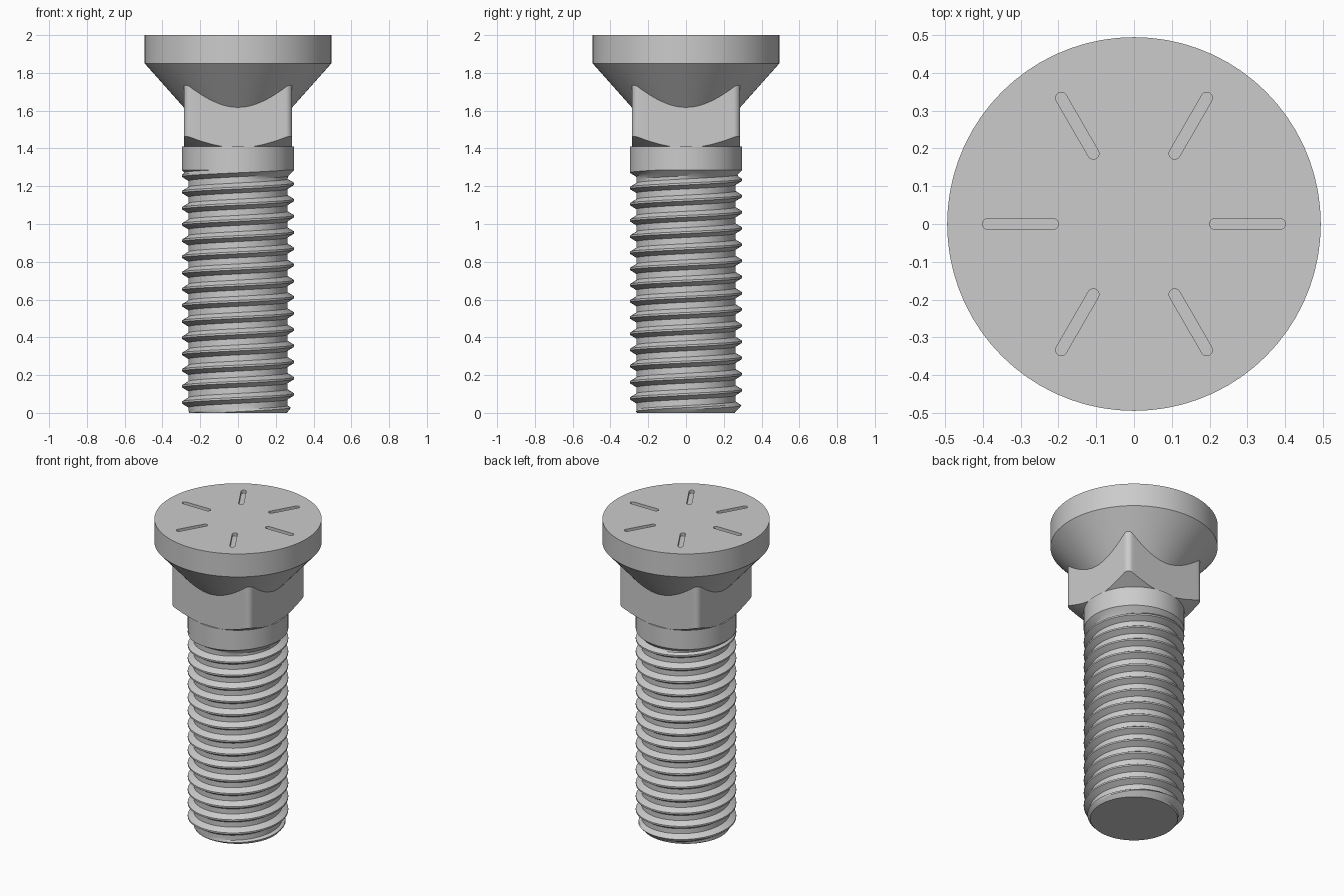
import bpy, bmesh
from math import pi, cos, sin, tan, radians

if "Cube" in bpy.data.objects:
    bpy.data.objects.remove(bpy.data.objects["Cube"])

SEG = 72
R_SHANK, R_ROOT, R_HEAD = 0.297, 0.262, 0.494
CONE = 0.89            # head cone: radius change per unit of height
Z_SHANK, Z_NECK = 1.285, 1.41
PITCH = 0.0857


def finish(name, bm, smooth=True):
    bmesh.ops.remove_doubles(bm, verts=bm.verts, dist=1e-5)
    bmesh.ops.recalc_face_normals(bm, faces=bm.faces)
    me = bpy.data.meshes.new(name)
    bm.to_mesh(me)
    bm.free()
    ob = bpy.data.objects.new(name, me)
    bpy.context.collection.objects.link(ob)
    if smooth:
        bpy.ops.object.select_all(action='DESELECT')
        ob.select_set(True)
        bpy.context.view_layer.objects.active = ob
        bpy.ops.object.shade_smooth_by_angle(angle=radians(25))
    return ob


def loft(bm, rings, closed=True):
    """Skin a list of point rings with quads."""
    vs = [[bm.verts.new(p) for p in ring] for ring in rings]
    n = len(vs[0])
    for a, b in zip(vs, vs[1:]):
        for i in range(n if closed else n - 1):
            j = (i + 1) % n
            bm.faces.new((a[i], a[j], b[j], b[i]))
    return vs


def circle(r, z):
    return [(r * cos(2 * pi * i / SEG), r * sin(2 * pi * i / SEG), z) for i in range(SEG)]


def revolve(name, profile):
    bm = bmesh.new()
    vs = loft(bm, [circle(r, z) for r, z in profile])
    bm.faces.new(vs[0])
    bm.faces.new(vs[-1])
    return finish(name, bm)


# Countersunk head and plain shank
head = revolve("head", [(R_HEAD, 2), (R_HEAD, 1.85), (0.26, 1.85 - (R_HEAD - 0.26) / CONE)])
revolve("shank", [(R_SHANK, Z_NECK), (R_SHANK, Z_SHANK)])

# Square neck: rounded square trimmed by the head cone above and a shallow cone below
H, C = 0.287, 0.035
outline = []
for k in range(4):
    local = [(H, -(H - C) + 2 * (H - C) * i / 24) for i in range(24)]
    local += [(H - C + C * cos(a), H - C + C * sin(a)) for a in [pi / 2 * i / 8 for i in range(8)]]
    c, s = cos(k * pi / 2), sin(k * pi / 2)
    outline += [(x * c - y * s, x * s + y * c) for x, y in local]


def neck_ring(height, scale=1):
    return [(x * scale, y * scale, height((x * x + y * y) ** 0.5 * scale)) for x, y in outline]


def under(r):
    return Z_NECK + (r - R_SHANK) * tan(radians(30))


bm = bmesh.new()
vs = loft(bm, [neck_ring(lambda r: 1.86 - (R_HEAD - r) / CONE),
               neck_ring(under), neck_ring(under, 0.7)])
bm.faces.new(vs[-1])
finish("square_neck", bm)


# Helical thread: rows follow the helix and are clamped to the flat ends
def thread_radius(theta, z):
    f = (z - 1.255) / PITCH - (theta - pi) / (2 * pi)
    f = abs(f - round(f))                       # distance from crest, in pitches
    t = min(max((0.31 - f) / 0.25, 0), 1)
    r = R_ROOT + (R_SHANK - R_ROOT) * t
    r = max(r, R_SHANK - (Z_SHANK - z))         # run-out into the shank
    return min(r, 0.258 + 0.9 * z)              # chamfered tip


columns = []
for i in range(SEG + 1):
    theta = 2 * pi * i / SEG
    col = []
    for n in range(-17, 3):
        for f in (-0.31, -0.185, -0.06, 0.06, 0.185, 0.31, 0.5):
            z = 1.255 + PITCH * (n + f + (theta - pi) / (2 * pi))
            z = min(max(z, 0), Z_SHANK)
            r = thread_radius(theta, z)
            col.append((r * cos(theta), r * sin(theta), z))
    columns.append(col)
bm = bmesh.new()
loft(bm, columns, closed=False)
bmesh.ops.remove_doubles(bm, verts=bm.verts, dist=1e-5)
bmesh.ops.holes_fill(bm, edges=[e for e in bm.edges if e.is_boundary], sides=0)
finish("thread", bm)

# Six radial grade slots cut into the top of the head
bm = bmesh.new()
W = 0.015
slot = [(0.385 + W * cos(a), W * sin(a)) for a in [-pi / 2 + pi * i / 8 for i in range(9)]]
slot += [(0.6 - x, -y) for x, y in slot]
for k in range(6):
    c, s = cos(k * pi / 3), sin(k * pi / 3)
    vs = loft(bm, [[(x * c - y * s, x * s + y * c, z) for x, y in slot] for z in (1.98, 2.05)])
    bm.faces.new(vs[0])
    bm.faces.new(vs[-1])
cutter = finish("slot_cutter", bm, smooth=False)
cutter.hide_render = True
cutter.hide_set(True)
cut = head.modifiers.new("slots", 'BOOLEAN')
cut.operation = 'DIFFERENCE'
cut.solver = 'EXACT'
cut.object = cutter
